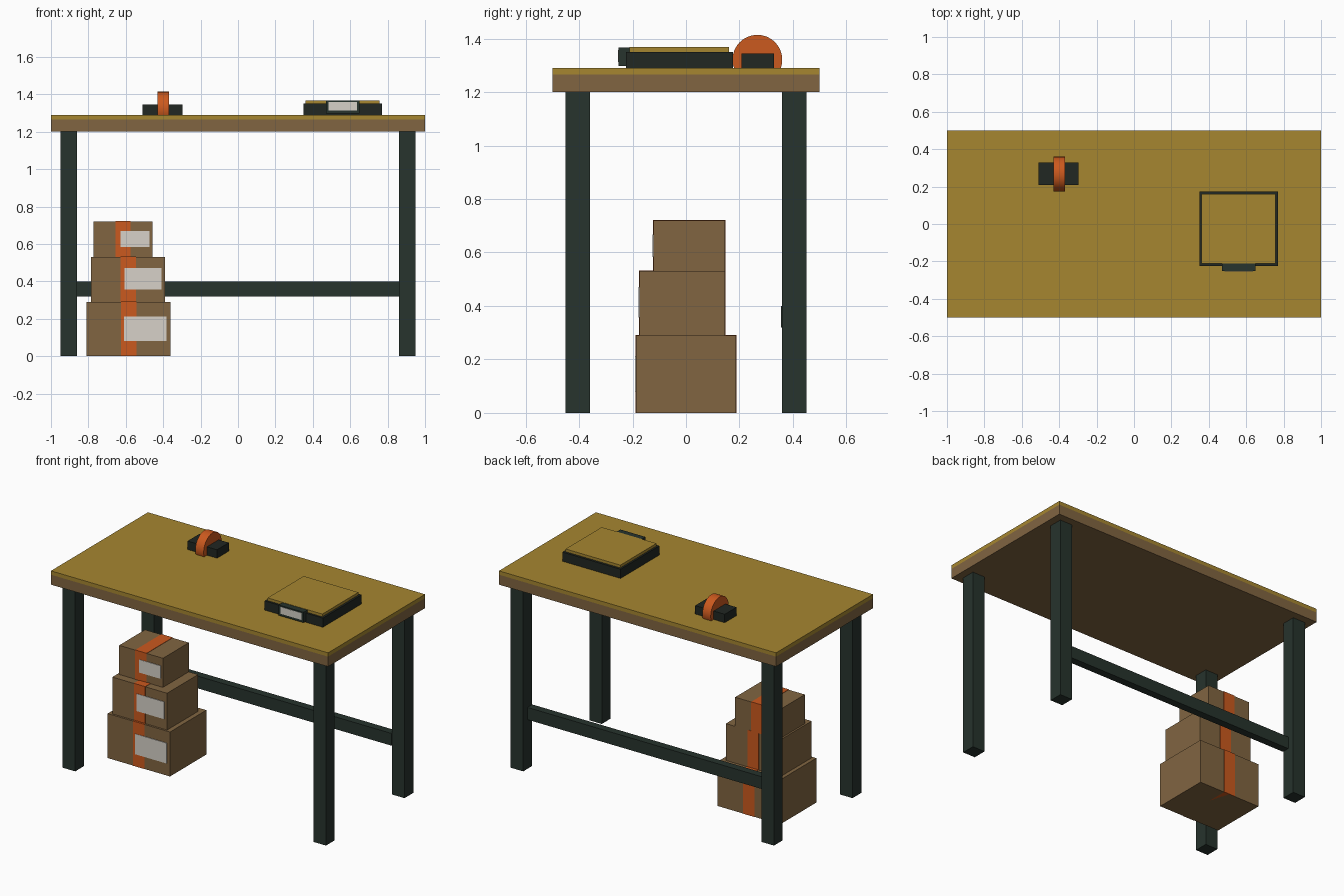
import bpy
import math

if "Cube" in bpy.data.objects:
    bpy.data.objects.remove(bpy.data.objects["Cube"])


def material(name, rgb):
    m = bpy.data.materials.new(name)
    m.diffuse_color = (*rgb, 1)
    m.use_nodes = True
    m.node_tree.nodes["Principled BSDF"].inputs["Base Color"].default_value = m.diffuse_color
    return m


CARD = material("cardboard", (0.22, 0.13, 0.053))
MAT = material("ochre", (0.38, 0.24, 0.03))
STEEL = material("green_steel", (0.02, 0.033, 0.026))
BLACK = material("dark_plastic", (0.015, 0.02, 0.016))
ORANGE = material("orange", (0.6, 0.1, 0.013))
PAPER = material("paper", (0.68, 0.64, 0.58))


def box(name, x, y, z, mat):
    """Box from (min, max) pairs on each axis."""
    bpy.ops.mesh.primitive_cube_add(size=1, location=[(a + b) / 2 for a, b in (x, y, z)])
    ob = bpy.context.object
    ob.name = name
    ob.scale = [b - a for a, b in (x, y, z)]
    bpy.ops.object.transform_apply(location=False, rotation=False, scale=True)
    ob.data.materials.append(mat)
    return ob


# Table top with surface mat
box("table_top", (-1, 1), (-0.5, 0.5), (1.2, 1.265), CARD)
box("table_surface", (-1, 1), (-0.5, 0.5), (1.265, 1.29), MAT)

# Legs and rear stretcher
for side, sx in (("left", -1), ("right", 1)):
    for end, sy in (("front", -1), ("back", 1)):
        cx, cy = 0.905 * sx, 0.405 * sy
        box(f"{end}_{side}_leg", (cx - 0.045, cx + 0.045), (cy - 0.045, cy + 0.045), (0, 1.2), STEEL)
box("back_stretcher", (-0.86, 0.86), (0.355, 0.405), (0.32, 0.4), STEEL)

# Stacked parcels, each with a tape band and a front label
parcels = [
    ("large", (-0.81, -0.36), (-0.187, 0.187), (0, 0.29), (-0.61, -0.383), (0.08, 0.213)),
    ("medium", (-0.785, -0.39), (-0.174, 0.146), (0.29, 0.53), (-0.607, -0.408), (0.357, 0.47)),
    ("small", (-0.773, -0.457), (-0.121, 0.146), (0.53, 0.72), (-0.628, -0.472), (0.583, 0.668)),
]
for size, x, y, z, lx, lz in parcels:
    cx = (x[0] + x[1]) / 2
    box(f"{size}_parcel", x, y, z, CARD)
    box(f"{size}_parcel_tape", (cx - 0.041, cx + 0.041), (y[0] - 0.002, y[1] + 0.002),
        (z[0], z[1] + 0.002), ORANGE)
    box(f"{size}_parcel_label", lx, (y[0] - 0.004, y[0] + 0.002), lz, PAPER)

# Tape dispenser: base block with a roll standing through it
box("dispenser_base", (-0.51, -0.297), (0.208, 0.329), (1.29, 1.345), BLACK)
bpy.ops.mesh.primitive_cylinder_add(vertices=32, radius=0.093, depth=0.06,
                                    location=(-0.4, 0.267, 1.321), rotation=(0, math.pi / 2, 0))
roll = bpy.context.object
roll.name = "tape_roll"
roll.data.materials.append(ORANGE)
bpy.ops.object.shade_smooth_by_angle()

# Weighing scale: body, plate and display
box("scale_body", (0.35, 0.77), (-0.225, 0.175), (1.29, 1.35), BLACK)
box("scale_plate", (0.362, 0.757), (-0.212, 0.16), (1.35, 1.368), MAT)
box("scale_display", (0.47, 0.65), (-0.252, -0.211), (1.298, 1.366), STEEL)
box("scale_screen", (0.485, 0.635), (-0.254, -0.248), (1.313, 1.358), PAPER)
